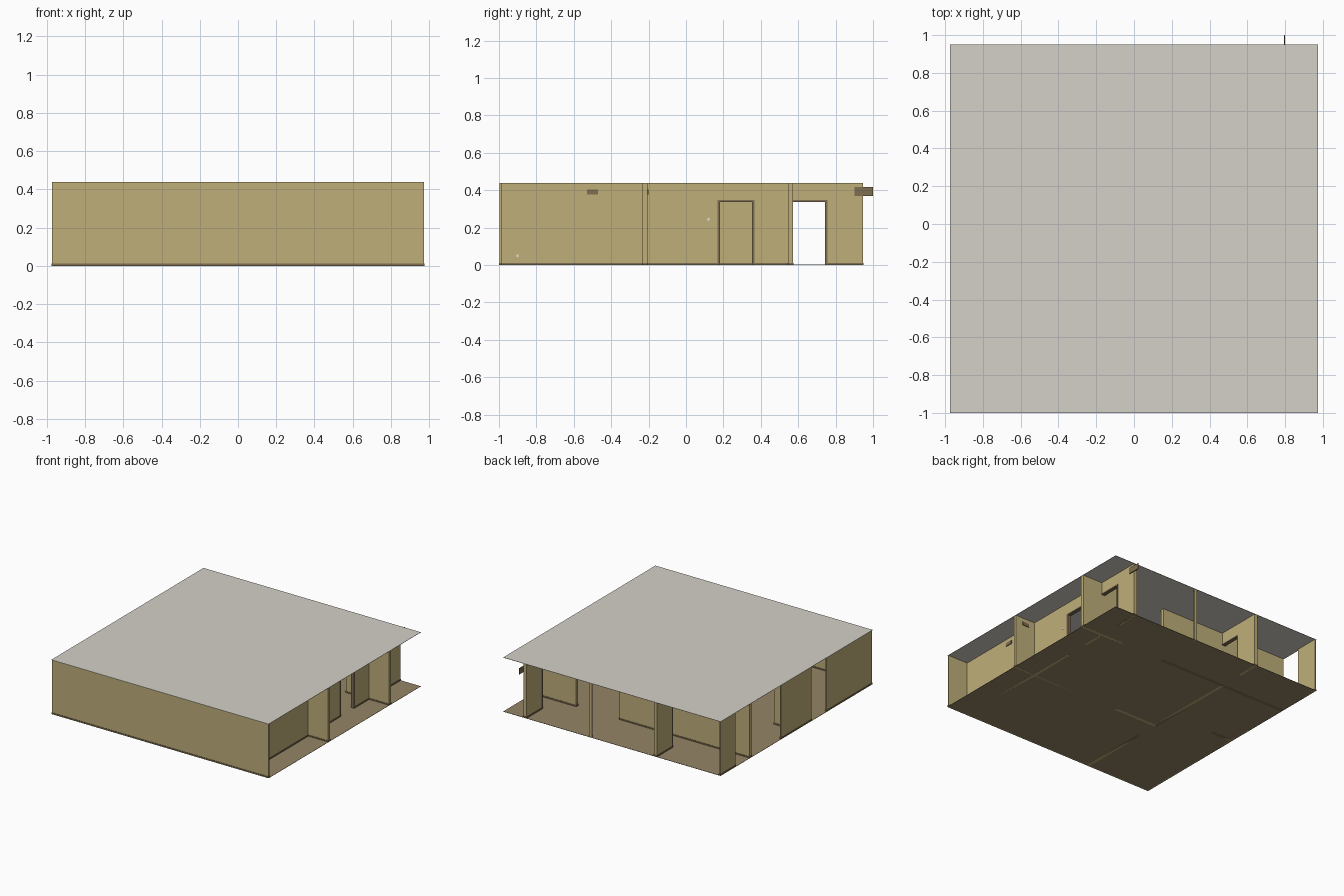
import bpy, bmesh

old = bpy.data.objects.get("Cube")
if old:
    bpy.data.objects.remove(old, do_unlink=True)

CELL = 0.195            # plan grid spacing
X0, Y0 = -0.975, -1.0   # plan corner
SPAN = CELL * 10
TOP = 0.438             # wall height
HALF = 0.013            # half wall thickness
LIP = 0.003             # trim projection
DOOR = 0.347            # door frame height


def material(name, rgb):
    lin = [((c / 255 + 0.055) / 1.055) ** 2.4 for c in rgb] + [1.0]
    m = bpy.data.materials.new(name)
    m.use_nodes = True
    m.diffuse_color = lin
    m.node_tree.nodes["Principled BSDF"].inputs["Base Color"].default_value = lin
    return m


WALL = material("wall_yellow_beige", (191, 175, 122))
CEILING = material("ceiling_off_white", (213, 209, 201))
FLOOR = material("carpet_brown", (149, 132, 101))
TRIM = material("trim_brown", (126, 109, 81))
PLATE = material("plate_white", (235, 235, 230))


def boxes(name, mat, items):
    """One object from a list of (low corner, high corner) boxes."""
    bm = bmesh.new()
    for lo, hi in items:
        cube = bmesh.ops.create_cube(bm, size=1)["verts"]
        for v in cube:
            for k in range(3):
                v.co[k] = hi[k] if v.co[k] > 0 else lo[k]
    mesh = bpy.data.meshes.new(name)
    bm.to_mesh(mesh)
    bm.free()
    mesh.materials.append(mat)
    ob = bpy.data.objects.new(name, mesh)
    bpy.context.collection.objects.link(ob)
    return ob


def run(axis, line, a, b, z0, z1, grow=0.0):
    """Box along a grid line; axis is the constant axis, a and b are in cells."""
    origin = (X0, Y0)
    lo, hi = [0, 0, z0], [0, 0, z1]
    at = origin[axis] + CELL * line
    along = 1 - axis
    lo[axis], hi[axis] = at - HALF - grow, at + HALF + grow
    lo[along] = origin[along] + CELL * a - grow
    hi[along] = origin[along] + CELL * b + grow
    edge = LIP - grow   # keep everything inside the slab outline
    for k in range(2):
        lo[k] = max(lo[k], origin[k] + edge)
        hi[k] = min(hi[k], origin[k] + SPAN - edge)
    return lo, hi


# Plan: (constant axis, grid line, from cell, to cell)
plan = [
    (0, 0, 0, 3), (0, 0, 4, 6), (0, 0, 9, 10),
    (0, 3, 0, 3), (0, 3, 4, 8), (0, 3, 9, 10),
    (0, 9, 0, 6), (0, 9, 7, 8), (0, 9, 9, 10),
    (1, 0, 0, 10), (1, 4, 7, 10), (1, 4, 3, 5), (1, 5, 0, 1),
    (1, 8, 0, 6), (1, 8, 8, 10),
]
doors = [(9, 6), (9, 8), (3, 8)]

# Walls, door headers and the free post at the back edge
walls = [run(*p, 0, TOP) for p in plan]
walls += [run(0, i, c, c + 1, DOOR, TOP) for i, c in doors]
post = run(0, 6, 9.93, 10, 0, TOP)
boxes("partition_walls", WALL, walls)
boxes("back_post", WALL, [post])

# Baseboards
boxes("baseboards", TRIM, [run(*p, 0, 0.012, LIP) for p in plan])

# Door frames: two jambs and a head each
J = 0.01 / CELL
frames = []
for i, c in doors:
    for a, b, z0 in ((c, c + J, 0), (c + 1 - J, c + 1, 0), (c, c + 1, DOOR - 0.01)):
        frames.append(run(0, i, a, b, z0, DOOR, 0.002))
boxes("door_frames", TRIM, frames)

# Floor and ceiling sheets
for name, mat, z in (("floor", FLOOR, 0.0), ("ceiling", CEILING, TOP)):
    boxes(name, mat, [((X0, Y0, z), (X0 + SPAN, Y0 + SPAN, z + 0.002))])

# Signs on the side walls
face = X0 + CELL * 9 + HALF
south = Y0 + CELL * 4 + HALF
boxes("hanging_sign", TRIM, [((face, 0.90, 0.37), (face + 0.007, 1.0, 0.417))])
boxes("wall_sign_side", TRIM, [((face, -0.53, 0.378), (face + 0.006, -0.47, 0.405))])
boxes("wall_sign_cross", TRIM, [((0.85, south, 0.378), (0.91, south + 0.006, 0.405))])

# Light switch and power outlet
for name, y, z in (("light_switch", 0.12, 0.245), ("power_outlet", -0.9, 0.05)):
    boxes(name, PLATE, [((face, y - 0.005, z - 0.007), (face + 0.003, y + 0.005, z + 0.007))])
